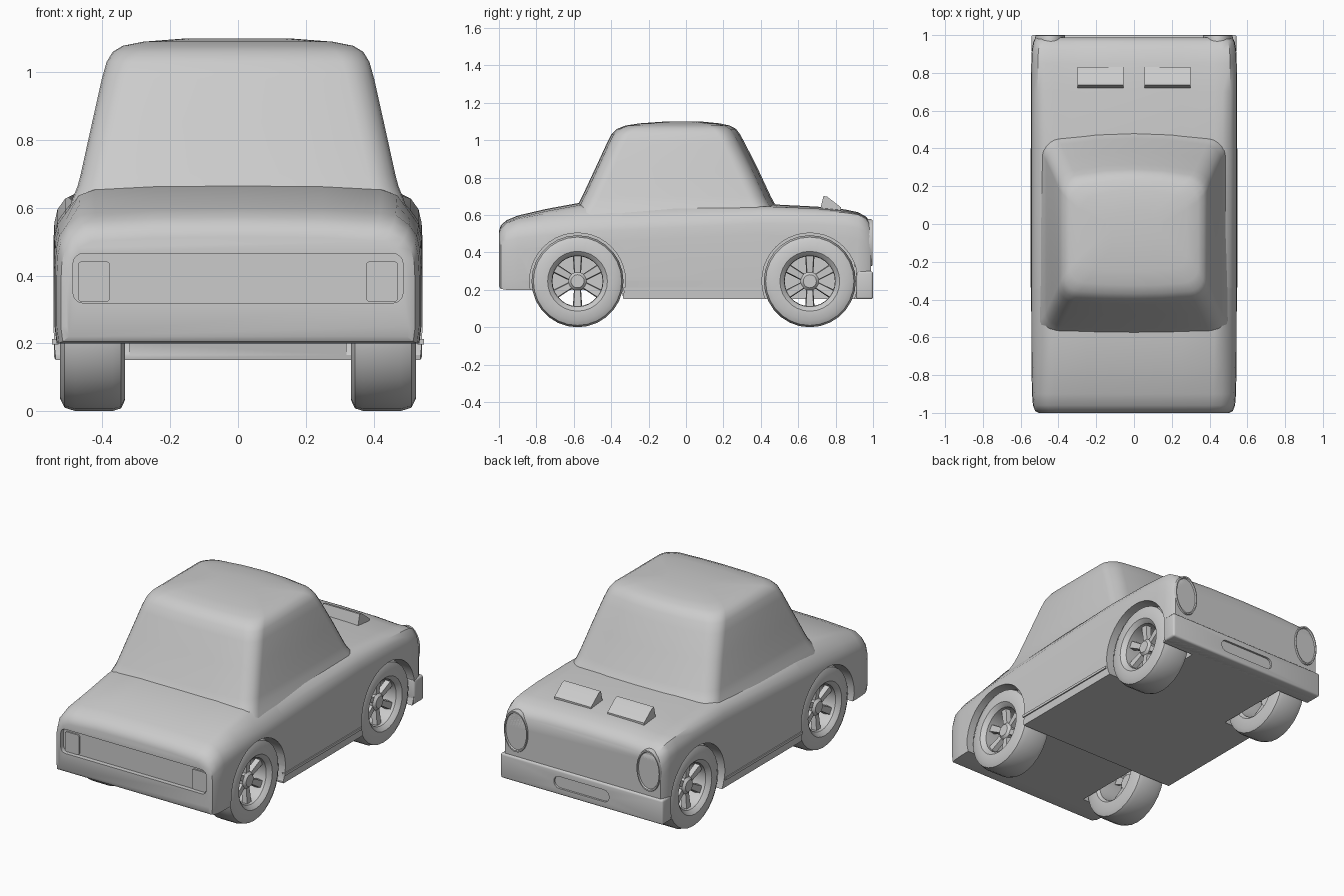
import bpy, bmesh, math
from mathutils import Vector

if "Cube" in bpy.data.objects:
    bpy.data.objects.remove(bpy.data.objects["Cube"])

grey = bpy.data.materials.new("light_grey")
grey.diffuse_color = (0.6, 0.6, 0.6, 1)
grey.use_nodes = True
grey.node_tree.nodes["Principled BSDF"].inputs["Base Color"].default_value = grey.diffuse_color


def make(name, bm, smooth=35):
    bmesh.ops.recalc_face_normals(bm, faces=bm.faces)
    me = bpy.data.meshes.new(name)
    bm.to_mesh(me)
    bm.free()
    ob = bpy.data.objects.new(name, me)
    bpy.context.collection.objects.link(ob)
    me.materials.append(grey)
    shade(ob, smooth)
    return ob


def activate(ob):
    bpy.ops.object.select_all(action='DESELECT')
    ob.select_set(True)
    bpy.context.view_layer.objects.active = ob


def shade(ob, angle=35):
    activate(ob)
    bpy.ops.object.shade_smooth_by_angle(angle=math.radians(angle))


def loft(name, rings, caps=True, closed=False, smooth=35):
    bm = bmesh.new()
    vs = [[bm.verts.new(p) for p in r] for r in rings]
    n = len(vs[0])
    pairs = list(zip(vs, vs[1:])) + ([(vs[-1], vs[0])] if closed else [])
    for a, b in pairs:
        for i in range(n):
            j = (i + 1) % n
            bm.faces.new((a[i], a[j], b[j], b[i]))
    if caps and not closed:
        bm.faces.new(vs[0])
        bm.faces.new(vs[-1])
    return make(name, bm, smooth)


def box(name, x, y, z, bevel=0.0):
    bm = bmesh.new()
    bmesh.ops.create_cube(bm, size=1)
    for v in bm.verts:
        v.co = Vector(((x[0] + x[1]) / 2 + v.co.x * (x[1] - x[0]),
                       (y[0] + y[1]) / 2 + v.co.y * (y[1] - y[0]),
                       (z[0] + z[1]) / 2 + v.co.z * (z[1] - z[0])))
    if bevel:
        bmesh.ops.bevel(bm, geom=bm.edges[:], offset=bevel, segments=3,
                        profile=0.5, affect='EDGES')
    return make(name, bm)


def plate(name, cx, cz, hx, hz, r, y0, y1):
    """Rounded rectangle in xz, extruded along y."""
    ring = []
    for k, (sx, sz) in enumerate(((1, 1), (-1, 1), (-1, -1), (1, -1))):
        for i in range(5):
            a = math.pi / 2 * (k + i / 4)
            ring.append((cx + sx * (hx - r) + r * math.cos(a),
                         cz + sz * (hz - r) + r * math.sin(a)))
    return loft(name, [[(x, y, z) for x, z in ring] for y in (y0, y1)])


def cut(ob, cutter):
    m = ob.modifiers.new("cut", 'BOOLEAN')
    m.operation = 'DIFFERENCE'
    m.solver = 'EXACT'
    m.object = cutter
    activate(ob)
    bpy.ops.object.modifier_apply(modifier=m.name)
    bpy.data.objects.remove(cutter)


def circle_x(x, y, z, r, n):
    return [(x, y + r * math.cos(2 * math.pi * i / n),
             z + r * math.sin(2 * math.pi * i / n)) for i in range(n)]


# Lower body: cross-sections (y, half width, deck z, shoulder z, bottom z)
sections = [(-1.0, .505, .515, .47, .22), (-.99, .523, .545, .495, .205),
            (-.96, .535, .572, .52, .2), (-.9, .54, .597, .537, .2),
            (-.75, .543, .632, .553, .2), (-.57, .545, .665, .57, .2),
            (-.345, .545, .665, .58, .2), (-.335, .545, .665, .58, .15),
            (.4, .545, .66, .615, .15), (.7, .545, .645, .61, .15),
            (.85, .544, .63, .6, .15), (.92, .541, .615, .59, .15),
            (.965, .533, .59, .565, .15), (.988, .52, .555, .53, .16)]
rings = []
for y, w, zt, zs, zb in sections:
    h = [(.25, zt - .003), (w - .12, zt - .012),
         (w - .075, zt - .3 * (zt - zs)), (w - .035, zs + .012),
         (w - .012, zs - .02), (w - .003, zs - .06), (w, zs - .12),
         (w, .25), (w - .006, zb)]
    rings.append([(0, y, zt)] + [(x, y, z) for x, z in h]
                 + [(-x, y, z) for x, z in reversed(h)])
body = loft("body", rings)

# Wheel arches and tail panel recess
WHEELS = (-.58, .662)
for wy in WHEELS:
    for s in (1, -1):
        cut(body, loft("arch_cutter", [circle_x(s * .32, wy, .248, .256, 40),
                                       circle_x(s * .7, wy, .248, .256, 40)]))
cut(body, plate("tail_cutter", 0, .392, .487, .073, .03, -1.1, -.972))
shade(body)

# Cabin: stacked rounded rectangles (z, half width, rear y, front y, radius)
levels = [(.58, .505, -.62, .52, .08), (.63, .487, -.595, .497, .08),
          (.665, .473, -.573, .472, .08), (.70, .464, -.555, .453, .08),
          (.85, .431, -.485, .383, .08), (.98, .402, -.425, .317, .08),
          (1.03, .388, -.4, .29, .08), (1.06, .37, -.37, .268, .08),
          (1.078, .34, -.325, .235, .08), (1.09, .28, -.25, .18, .07),
          (1.1, .15, -.11, .08, .05)]
rings = []
for z, w, y0, y1, r in levels:
    ring = []
    for k, (sx, sy) in enumerate(((1, 1), (-1, 1), (-1, -1), (1, -1))):
        yc = y1 - r if sy > 0 else y0 + r
        for i in range(6):
            a = math.pi / 2 * (k + i / 5)
            ring.append((sx * (w - r) + r * math.cos(a), yc + r * math.sin(a)))
        if k in (0, 2):
            ring += [(sx * t * (w - r), y1 if k == 0 else y0)
                     for t in (.5, 0, -.5)]
    mid = (y0 + y1) / 2
    # windscreens bow outward in plan
    rings.append([(x, y - (.05 if y > mid else -.02) * (x / w) ** 2
                   * abs(y - mid) / (y1 - mid), z) for x, y in ring])
loft("cabin", rings, smooth=50)

# Front bumper with air slot
bumper = box("front_bumper", (-.543, .543), (.91, 1.0), (.15, .3), .012)
cut(bumper, plate("slot_cutter", 0, .225, .185, .036, .034, .965, 1.1))
shade(bumper)

for s, side in ((1, "right"), (-1, "left")):
    # Oval headlight: housing, rim and recessed lens
    prof = [(.9, 1), (.985, 1), (.997, .97), (.997, .9), (.988, .87)]
    loft("headlight_" + side,
         [[(s * .444 + .08 * k * math.cos(math.tau * i / 32), y,
            .452 + .126 * k * math.sin(math.tau * i / 32)) for i in range(32)]
          for y, k in prof])
    # Tail light
    plate("tail_light_" + side, s * .425, .382, .047, .06, .012, -.981, -.96)
    # Bonnet scoop wedge
    wedge = [(.715, .62), (.735, .702), (.755, .698), (.83, .64), (.83, .62)]
    loft("bonnet_scoop_" + side, [[(s * x, y, z) for y, z in wedge]
                                  for x in (.055, .3)])
    # Sill trim
    box("sill_trim_" + side, sorted((s * .53, s * .549)), (-.335, .4),
        (.197, .212))

# Wheels: open lathe-turned tyres with hub and spokes
tyre = [(.146, .512), (.16, .524), (.21, .525), (.236, .512), (.246, .48),
        (.246, .37), (.238, .345), (.215, .334), (.155, .334), (.14, .35),
        (.134, .42), (.136, .5)]
for wy, end in zip(WHEELS, ("rear", "front")):
    for s, side in ((1, "right"), (-1, "left")):
        tag = f"_{end}_{side}"
        loft("tyre" + tag, [circle_x(s * x, wy, .246, r, 28) for r, x in tyre],
             closed=True)
        loft("hub" + tag, [circle_x(s * x, wy, .246, r, 20) for r, x in
                           ((.045, .43), (.05, .47), (.035, .485))])
        for k in range(6):
            a = math.pi / 2 + k * math.pi / 3
            u, v = (math.cos(a), math.sin(a)), (-math.sin(a), math.cos(a))
            ends = []
            for d, hw, dx in ((.03, .018, 0), (.138, .025, .012)):
                ends.append([(s * (x + dx), wy + u[0] * d + v[0] * t * hw,
                              .246 + u[1] * d + v[1] * t * hw)
                             for x, t in ((.44, -1), (.44, 1),
                                          (.47, .8), (.47, -.8))])
            loft(f"spoke_{k + 1}" + tag, ends)
